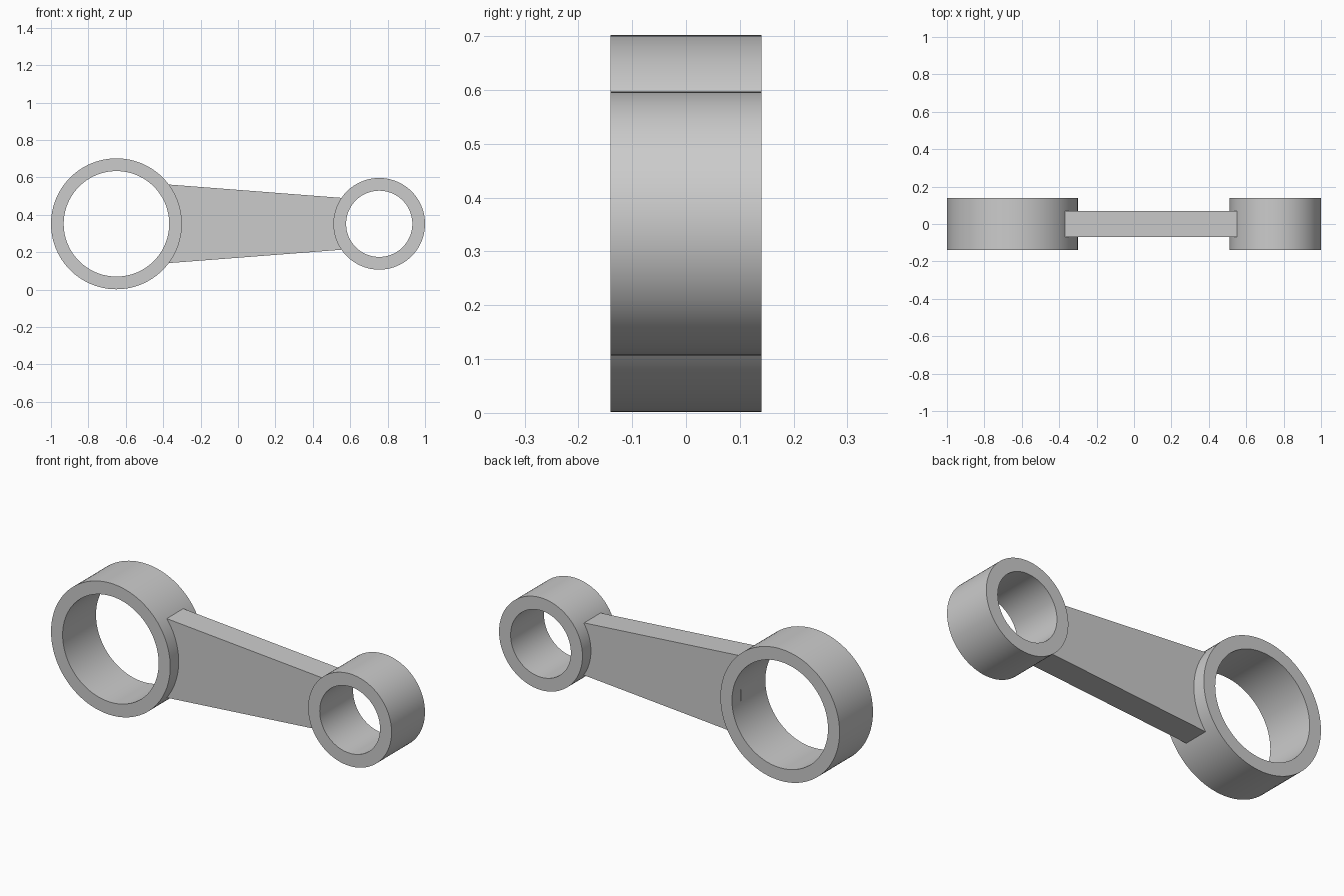
import bpy, bmesh, math

cube = bpy.data.objects.get("Cube")
if cube:
    bpy.data.objects.remove(cube, do_unlink=True)

GREY = (0.6, 0.6, 0.6, 1)
metal = bpy.data.materials.new("grey_metal")
metal.use_nodes = True
metal.diffuse_color = GREY
metal.node_tree.nodes["Principled BSDF"].inputs["Base Color"].default_value = GREY

AXIS_Z = 0.352


def finish(name, bm):
    bmesh.ops.recalc_face_normals(bm, faces=bm.faces)
    mesh = bpy.data.meshes.new(name)
    bm.to_mesh(mesh)
    bm.free()
    mesh.materials.append(metal)
    obj = bpy.data.objects.new(name, mesh)
    bpy.context.collection.objects.link(obj)
    return obj


def ring(name, x, outer, inner, half, sides=96):
    """Spin a rectangular section around the y direction."""
    bm = bmesh.new()
    section = [(outer, -half), (outer, half), (inner, half), (inner, -half)]
    verts = [bm.verts.new((x + r, y, AXIS_Z)) for r, y in section]
    edges = [bm.edges.new((verts[i], verts[(i + 1) % 4])) for i in range(4)]
    bmesh.ops.spin(bm, geom=verts + edges, cent=(x, 0, AXIS_Z), axis=(0, 1, 0),
                   angle=math.tau, steps=sides)
    bmesh.ops.remove_doubles(bm, verts=bm.verts, dist=0.0005)
    obj = finish(name, bm)
    bpy.ops.object.select_all(action="DESELECT")
    obj.select_set(True)
    bpy.context.view_layer.objects.active = obj
    bpy.ops.object.shade_smooth_by_angle(angle=math.radians(30))


# End bearings
ring("large_end_ring", -0.65, 0.35, 0.282, 0.14)
ring("small_end_ring", 0.755, 0.245, 0.177, 0.14)

# Tapered bar joining the rings
bm = bmesh.new()
outline = [(-0.37, -0.21), (0.55, -0.139), (0.55, 0.139), (-0.37, 0.21)]
face = bm.faces.new([bm.verts.new((x, -0.069, AXIS_Z + z)) for x, z in outline])
new = bmesh.ops.extrude_face_region(bm, geom=[face])["geom"]
bmesh.ops.translate(bm, vec=(0, 0.138, 0),
                    verts=[v for v in new if isinstance(v, bmesh.types.BMVert)])
finish("connecting_bar", bm)
